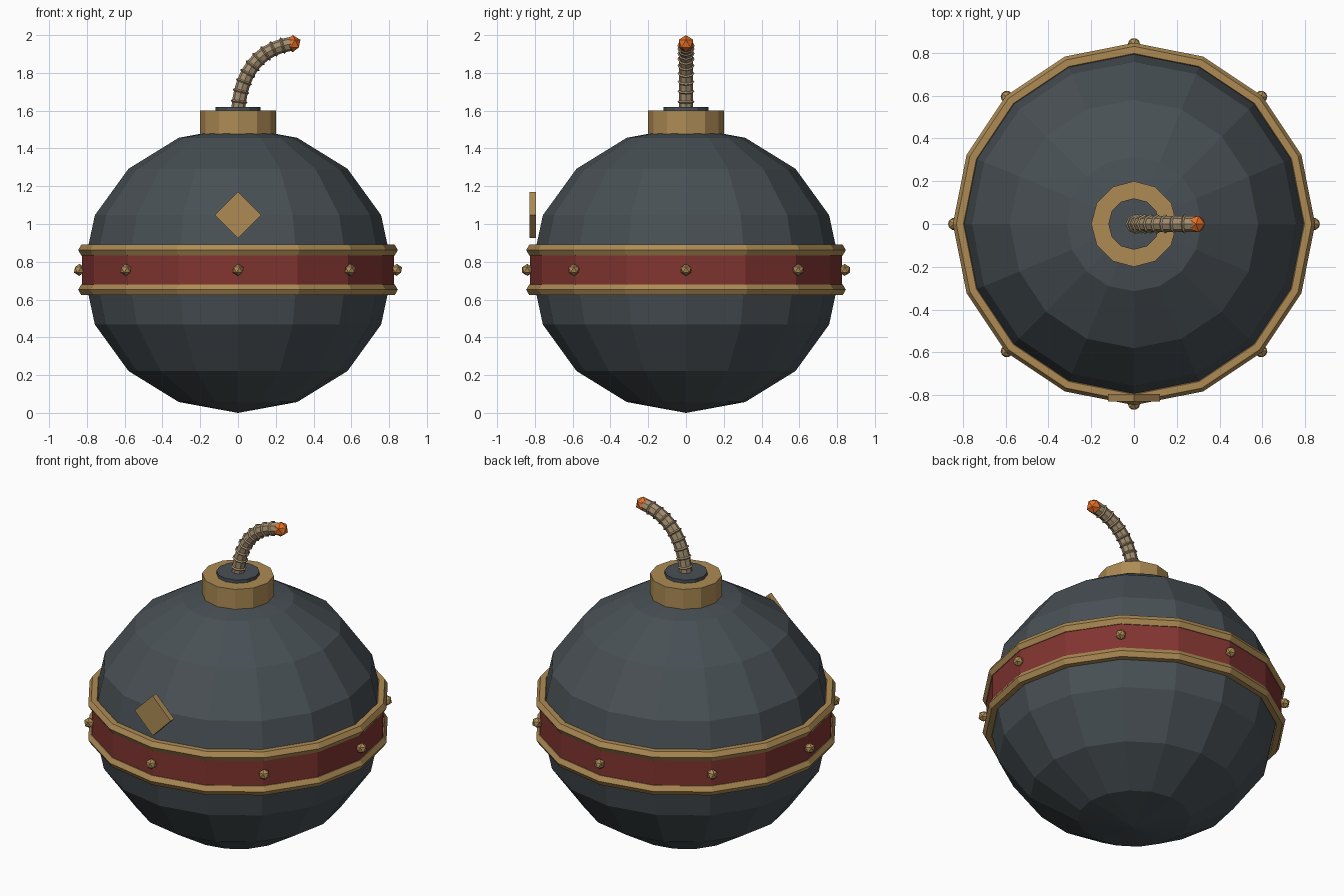
import bpy, math
from mathutils import Vector

if "Cube" in bpy.data.objects:
    bpy.data.objects.remove(bpy.data.objects["Cube"])


def material(name, rgb):
    m = bpy.data.materials.new(name)
    m.diffuse_color = (*rgb, 1)
    m.use_nodes = True
    m.node_tree.nodes["Principled BSDF"].inputs["Base Color"].default_value = m.diffuse_color
    return m


IRON = material("iron", (0.065, 0.08, 0.09))
GOLD = material("brass", (0.42, 0.26, 0.09))
RED = material("red_paint", (0.22, 0.035, 0.03))
ROPE = material("rope", (0.36, 0.27, 0.16))
EMBER = material("ember", (0.8, 0.16, 0.02))


def finish(name, mat):
    o = bpy.context.object
    o.name = name
    o.data.materials.append(mat)
    return o


def cylinder(name, mat, sides, r, z0, z1):
    bpy.ops.mesh.primitive_cylinder_add(vertices=sides, radius=r, depth=z1 - z0,
                                        location=(0, 0, (z0 + z1) / 2))
    return finish(name, mat)


def torus(name, mat, loc, R, r, n, m, rot=(0, 0, 0)):
    bpy.ops.mesh.primitive_torus_add(location=loc, rotation=rot, major_radius=R, minor_radius=r,
                                     major_segments=n, minor_segments=m)
    return finish(name, mat)


def ico(name, mat, loc, r):
    bpy.ops.mesh.primitive_ico_sphere_add(subdivisions=1, radius=r, location=loc)
    return finish(name, mat)


MID = 0.757

# Slightly squashed round body
bpy.ops.mesh.primitive_uv_sphere_add(segments=16, ring_count=8, radius=0.82, location=(0, 0, MID))
bpy.context.object.scale.z = MID / 0.82
finish("body", IRON)

# Red belt with brass edges and rivets
cylinder("belt", RED, 16, 0.825, MID - 0.11, MID + 0.11)
for side, name in ((1, "upper_belt_trim"), (-1, "lower_belt_trim")):
    torus(name, GOLD, (0, 0, MID + side * 0.105), 0.813, 0.033, 16, 6)
for i in range(8):
    a = i * math.pi / 4
    ico(f"rivet_{i + 1}", GOLD, (0.84 * math.cos(a), 0.84 * math.sin(a), MID), 0.032)

# Diamond plate on the front
bpy.ops.mesh.primitive_cube_add(size=1, location=(0, -0.811, 1.048), rotation=(0, math.pi / 4, 0))
bpy.context.object.scale = (0.173, 0.035, 0.173)
finish("diamond_plate", GOLD)

# Neck and its dark plug
cylinder("neck", GOLD, 12, 0.20, 1.46, 1.60)
cylinder("neck_plug", IRON, 12, 0.12, 1.58, 1.62)

# Bent fuse swept along a cubic arc
P = [Vector(p) for p in ((0, 0, 1.59), (0.01, 0, 1.79), (0.10, 0, 1.93), (0.29, 0, 1.955))]


def fuse_point(t):
    s = 1 - t
    pos = P[0] * s**3 + P[1] * 3 * s * s * t + P[2] * 3 * s * t * t + P[3] * t**3
    tan = (P[1] - P[0]) * s * s + (P[2] - P[1]) * 2 * s * t + (P[3] - P[2]) * t * t
    return pos, math.atan2(tan.x, tan.z)


N, SIDES, R = 10, 8, 0.037
verts, faces = [], []
for i in range(N + 1):
    p, a = fuse_point(i / N)
    for k in range(SIDES):
        b = 2 * math.pi * k / SIDES
        u, v = R * math.cos(b), R * math.sin(b)
        verts.append(p + Vector((u * math.cos(a), v, -u * math.sin(a))))
for i in range(N):
    for k in range(SIDES):
        j = (k + 1) % SIDES
        faces.append((i * SIDES + k, i * SIDES + j, (i + 1) * SIDES + j, (i + 1) * SIDES + k))
faces += [tuple(reversed(range(SIDES))), tuple(range(N * SIDES, (N + 1) * SIDES))]
mesh = bpy.data.meshes.new("fuse")
mesh.from_pydata(verts, [], faces)
mesh.materials.append(ROPE)
bpy.context.collection.objects.link(bpy.data.objects.new("fuse", mesh))

# Windings round the fuse and the glowing tip
for i in range(1, N):
    p, a = fuse_point(i / N)
    torus(f"fuse_winding_{i}", ROPE, p, 0.038, 0.007, 8, 4, (0, a, 0))
ico("fuse_ember", EMBER, P[3], 0.045)
